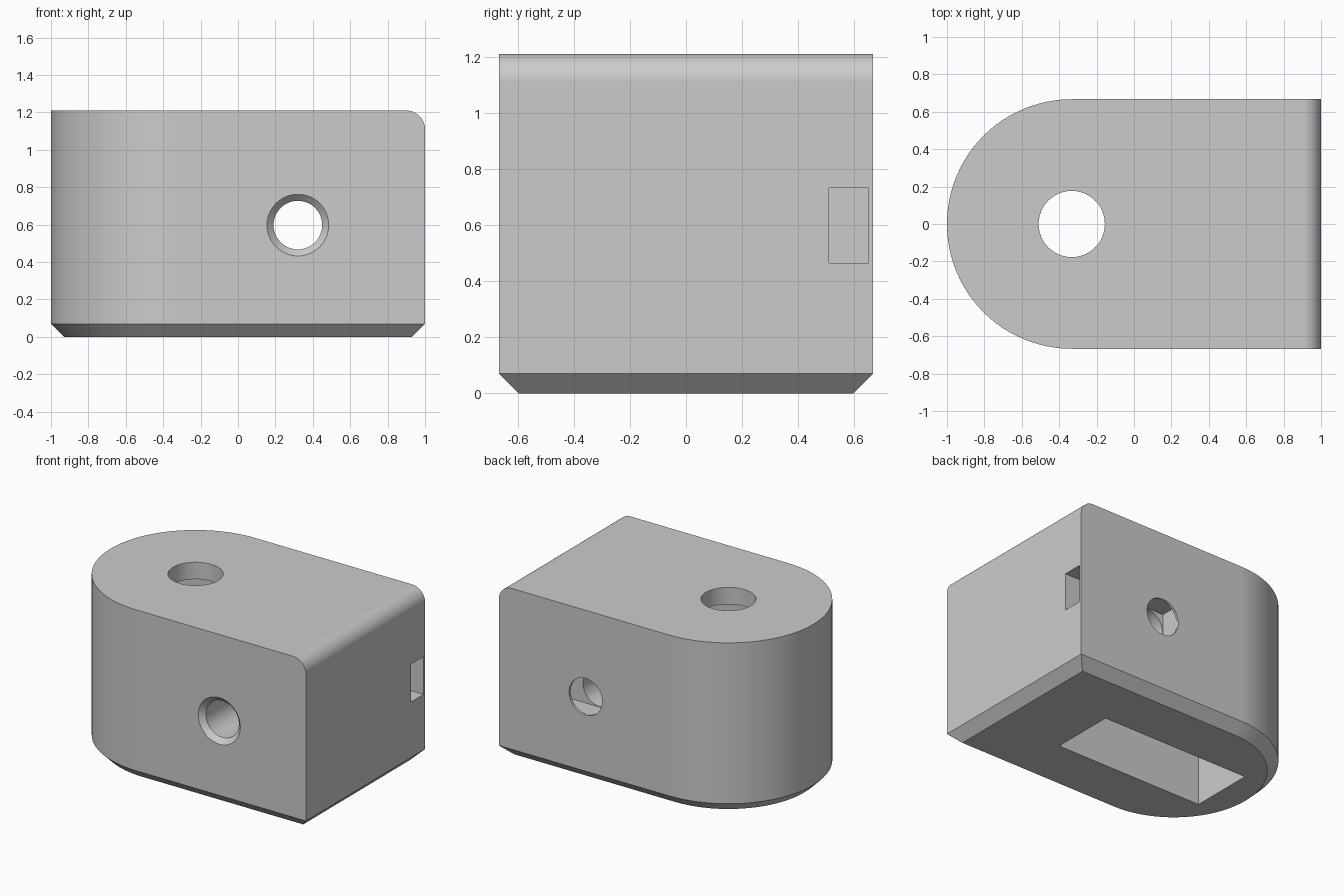
import bpy, bmesh, math
from mathutils import Matrix, Vector

if "Cube" in bpy.data.objects:
    bpy.data.objects.remove(bpy.data.objects["Cube"], do_unlink=True)

HEIGHT = 1.21
RADIUS = 0.667
ROUND_X = RADIUS - 1
CHAMFER = 0.07

grey = bpy.data.materials.new("light grey")
grey.use_nodes = True
grey.diffuse_color = (0.6, 0.6, 0.6, 1)
grey.node_tree.nodes["Principled BSDF"].inputs["Base Color"].default_value = (0.6, 0.6, 0.6, 1)


def finish(bm, name):
    bmesh.ops.recalc_face_normals(bm, faces=bm.faces)
    mesh = bpy.data.meshes.new(name)
    bm.to_mesh(mesh)
    bm.free()
    mesh.materials.append(grey)
    obj = bpy.data.objects.new(name, mesh)
    bpy.context.collection.objects.link(obj)
    return obj


def skin(bm, rings):
    """Join equal rings of vertices into a closed solid."""
    for a, b in zip(rings, rings[1:]):
        for i in range(len(a)):
            j = (i + 1) % len(a)
            bm.faces.new((a[i], a[j], b[j], b[i]))
    bm.faces.new(rings[0])
    bm.faces.new(rings[-1])


def outline(bm, z, inset, steps=48):
    """Plan of the body: a half circle at -x, square corners at +x."""
    r = RADIUS - inset
    pts = [(1 - inset, -r), (1 - inset, r)]
    for i in range(steps + 1):
        a = math.pi / 2 + math.pi * i / steps
        pts.append((ROUND_X + r * math.cos(a), r * math.sin(a)))
    return [bm.verts.new((x, y, z)) for x, y in pts]


def box(name, low, high):
    low, high = Vector(low), Vector(high)
    bm = bmesh.new()
    bmesh.ops.create_cube(bm, size=1)
    bmesh.ops.scale(bm, vec=high - low, verts=bm.verts)
    bmesh.ops.translate(bm, vec=(low + high) / 2, verts=bm.verts)
    return finish(bm, name)


def lathe(name, profile, matrix, sides=48):
    """Round cutter from (height, radius) pairs along its own z axis."""
    bm = bmesh.new()
    turns = [2 * math.pi * i / sides for i in range(sides)]
    skin(bm, [[bm.verts.new(matrix @ Vector((r * math.cos(a), r * math.sin(a), h)))
               for a in turns] for h, r in profile])
    return finish(bm, name)


# Solid body with chamfered foot
bm = bmesh.new()
skin(bm, [outline(bm, 0, CHAMFER), outline(bm, CHAMFER, 0), outline(bm, HEIGHT, 0)])

# Rounded upper edge at the square end
edge = [e for e in bm.edges
        if all(v.co.x > 0.99 and v.co.z > HEIGHT - 0.01 for v in e.verts)]
bmesh.ops.bevel(bm, geom=edge, offset=0.1, offset_type='OFFSET',
                segments=12, profile=0.5, affect='EDGES')
body = finish(bm, "body")

# Cavity, nut slot, top hole and countersunk cross hole
along_y = Matrix.Translation((0.32, 0, 0.5975)) @ Matrix.Rotation(-math.pi / 2, 4, 'X')
cutters = [
    box("cavity_cutter", (-0.73, -0.23, -0.2), (0.43, 0.23, 1.09)),
    box("nut_slot_cutter", (0.187, 0.51, 0.464), (1.2, 0.65, 0.731)),
    lathe("top_hole_cutter", [(1, 0.177), (1.4, 0.177)], Matrix.Translation((ROUND_X, 0, 0))),
    lathe("cross_hole_cutter", [(-0.72, 0.218), (-0.632, 0.13), (0.8, 0.13)], along_y),
]

bpy.ops.object.select_all(action='DESELECT')
bpy.context.view_layer.objects.active = body
body.select_set(True)
for cutter in cutters:
    cutter.hide_render = True
    cut = body.modifiers.new(cutter.name, 'BOOLEAN')
    cut.operation = 'DIFFERENCE'
    cut.solver = 'EXACT'
    cut.object = cutter
    bpy.ops.object.modifier_apply(modifier=cut.name)
    bpy.data.objects.remove(cutter, do_unlink=True)

# Smooth curves, crisp flats
bpy.ops.object.shade_smooth_by_angle(angle=math.radians(30))
weighted = body.modifiers.new("weighted_normals", 'WEIGHTED_NORMAL')
weighted.keep_sharp = True
